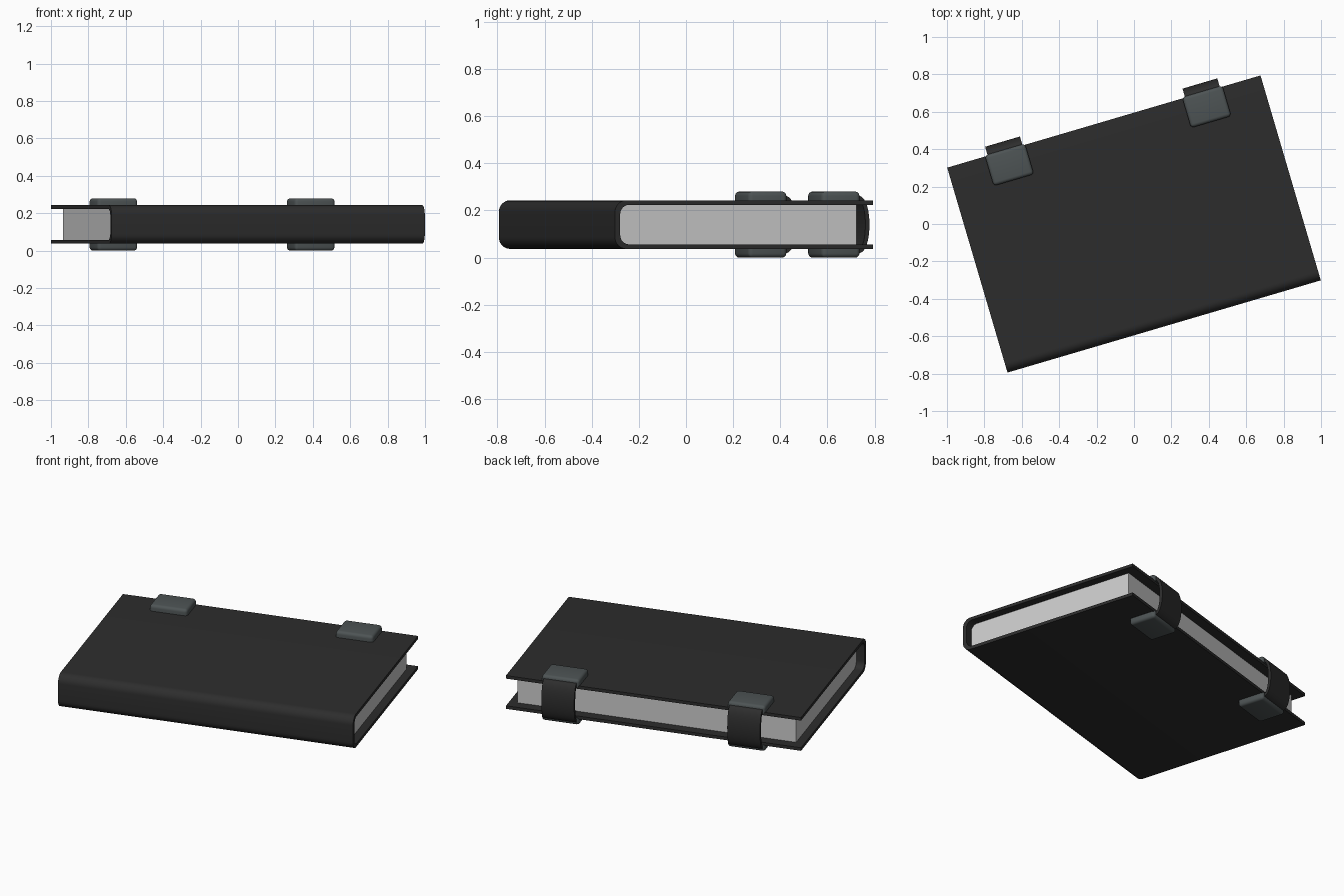
import bpy, bmesh, math
from mathutils import Matrix, Vector

if "Cube" in bpy.data.objects:
    bpy.data.objects.remove(bpy.data.objects["Cube"])

L, W = 1.746, 1.142            # cover length and width
ZM, H = 0.146, 0.103           # mid height and half thickness of the book
T = 0.019                      # cover thickness
TURN = Matrix.Rotation(math.radians(16.4), 4, 'Z')


def material(name, rgb):
    m = bpy.data.materials.new(name)
    m.diffuse_color = (*rgb, 1)
    m.use_nodes = True
    m.node_tree.nodes["Principled BSDF"].inputs["Base Color"].default_value = m.diffuse_color
    return m


BLACK = material("black_leather", (0.026, 0.026, 0.026))
GREY = material("grey_metal", (0.075, 0.088, 0.09))
PAPER = material("paper", (0.6, 0.6, 0.6))


def finish(name, bm, mat, angle=35):
    bmesh.ops.recalc_face_normals(bm, faces=bm.faces)
    bm.transform(TURN)
    me = bpy.data.meshes.new(name)
    bm.to_mesh(me)
    bm.free()
    me.materials.append(mat)
    ob = bpy.data.objects.new(name, me)
    bpy.context.collection.objects.link(ob)
    bpy.ops.object.select_all(action='DESELECT')
    ob.select_set(True)
    bpy.context.view_layer.objects.active = ob
    bpy.ops.object.shade_smooth_by_angle(angle=math.radians(angle))
    return ob


def band(name, outer, inner, u0, u1, mat):
    """Bent sheet: two (y, z) lines joined and extruded along x."""
    bm = bmesh.new()
    rings = [[bm.verts.new((u, *p)) for p in line]
             for line in (outer, inner) for u in (u0, u1)]
    a, b, c, d = rings         # outer u0, outer u1, inner u0, inner u1
    for i in range(len(outer) - 1):
        for p, q in ((a, b), (c, d), (a, c), (b, d)):
            bm.faces.new((p[i], p[i + 1], q[i + 1], q[i]))
    for i in (0, -1):
        bm.faces.new((a[i], b[i], d[i], c[i]))
    return finish(name, bm, mat)


def spine_line(y_end, y_spine, h, r, n=8):
    """Flat top, rounded spine corners, flat bottom."""
    pts = [(y_end, ZM + h)]
    for sign, start in ((1, 90), (-1, 180)):
        for i in range(n + 1):
            t = math.radians(start + 90 * i / n)
            pts.append((y_spine + r + r * math.cos(t),
                        ZM + sign * (h - r) + r * math.sin(t)))
    return pts + [(y_end, ZM - h)]


# Wrap-around cover with rounded spine
band("cover", spine_line(W / 2, -W / 2, H, 0.05),
     spine_line(W / 2, -W / 2 + 0.023, H - T, 0.04), -L / 2, L / 2, BLACK)

# Page block
bm = bmesh.new()
prof = spine_line(0.512, -W / 2 + 0.023, H - T, 0.04)
f = bm.faces.new([bm.verts.new((-0.824, *p)) for p in prof])
ext = bmesh.ops.extrude_face_region(bm, geom=[f], use_keep_orig=True)
bmesh.ops.translate(bm, vec=Vector((1.648, 0, 0)),
                    verts=[v for v in ext['geom'] if isinstance(v, bmesh.types.BMVert)])
finish("pages", bm, PAPER)


def strap_line(a, b, n=20):
    """Bowed loop round the open edge."""
    arc = []
    for i in range(n + 1):
        t = math.pi / 2 - math.pi * i / n
        arc.append((0.568 + a * max(math.cos(t), 0) ** 0.8, ZM + b * math.sin(t)))
    return [(0.5, ZM + b)] + arc + [(0.5, ZM - b)]


# Straps and clasp plates, one pair near each end
for side, x in (("left", -0.55), ("right", 0.55)):
    band("strap_" + side, strap_line(0.053, 0.122), strap_line(0.035, 0.104),
         x - 0.097, x + 0.097, BLACK)
    for level, s in (("upper", 1), ("lower", -1)):
        bm = bmesh.new()
        bmesh.ops.create_cube(bm, size=1)
        bmesh.ops.scale(bm, vec=(0.224, 0.17, 0.042), verts=bm.verts)
        bmesh.ops.translate(bm, vec=(x, 0.492, ZM + s * 0.119), verts=bm.verts)
        rim = [e for e in bm.edges
               if all((v.co.z - ZM) * s > 0.119 for v in e.verts)]
        ups = [e for e in bm.edges
               if abs(e.verts[0].co.z - e.verts[1].co.z) > 0.01]
        bmesh.ops.bevel(bm, geom=rim + ups, offset=0.018, segments=4,
                        profile=0.5, affect='EDGES')
        finish(f"clasp_{level}_{side}", bm, GREY)

# Rest the lowest clasp on the ground
low = min(v.co.z for o in bpy.data.objects for v in o.data.vertices)
for o in bpy.data.objects:
    o.data.transform(Matrix.Translation((0, 0, -low)))
